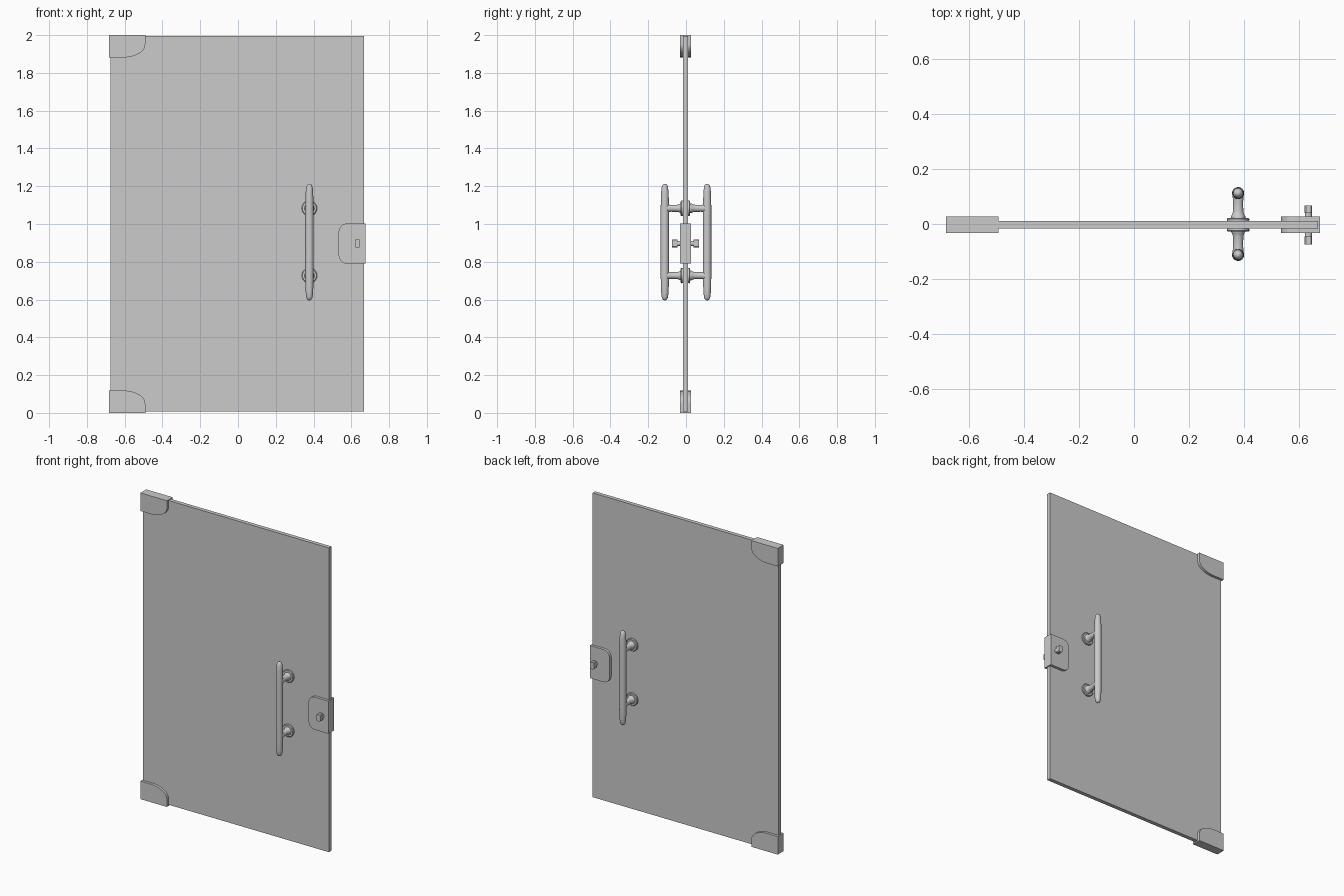
import bpy, bmesh, math
from mathutils import Matrix, Vector

if "Cube" in bpy.data.objects:
    bpy.data.objects.remove(bpy.data.objects["Cube"])

YC = -0.003          # centre plane of glass and fittings

mat = bpy.data.materials.new("satin grey")
mat.diffuse_color = (0.6, 0.6, 0.6, 1)
mat.use_nodes = True
mat.node_tree.nodes["Principled BSDF"].inputs["Base Color"].default_value = mat.diffuse_color


def finish(name, bm, smooth=False):
    bmesh.ops.remove_doubles(bm, verts=bm.verts, dist=1e-5)
    bmesh.ops.recalc_face_normals(bm, faces=bm.faces)
    me = bpy.data.meshes.new(name)
    bm.to_mesh(me)
    bm.free()
    me.materials.append(mat)
    ob = bpy.data.objects.new(name, me)
    bpy.context.collection.objects.link(ob)
    if smooth:
        bpy.ops.object.select_all(action='DESELECT')
        ob.select_set(True)
        bpy.context.view_layer.objects.active = ob
        bpy.ops.object.shade_smooth_by_angle(angle=math.radians(40))
    return ob


def plate(name, outline, y0, y1):
    """Extrude an (x, z) outline from y0 to y1."""
    bm = bmesh.new()
    face = bm.faces.new([bm.verts.new((x, y0, z)) for x, z in outline])
    ext = bmesh.ops.extrude_face_region(bm, geom=[face])
    verts = [v for v in ext["geom"] if isinstance(v, bmesh.types.BMVert)]
    bmesh.ops.translate(bm, verts=verts, vec=(0, y1 - y0, 0))
    return finish(name, bm)


def lathe(name, profile, origin, axis, sides=24, smooth=True):
    """Turn (radius, height) points about an axis through origin."""
    bm = bmesh.new()
    vs = [bm.verts.new((r, 0, h)) for r, h in profile]
    es = [bm.edges.new(p) for p in zip(vs, vs[1:])]
    bmesh.ops.spin(bm, geom=vs + es, cent=(0, 0, 0), axis=(0, 0, 1),
                   angle=math.tau, steps=sides, use_duplicate=False)
    rot = Vector((0, 0, 1)).rotation_difference(Vector(axis)).to_matrix().to_4x4()
    bm.transform(Matrix.Translation(origin) @ rot)
    return finish(name, bm, smooth)


def rect(x0, x1, z0, z1):
    return [(x0, z0), (x1, z0), (x1, z1), (x0, z1)]


def arc(cx, cz, rx, rz, a0, a1, n=8):
    return [(cx + rx * math.cos(math.radians(a0 + (a1 - a0) * i / n)),
             cz + rz * math.sin(math.radians(a0 + (a1 - a0) * i / n)))
            for i in range(n + 1)]


# Glass panel
plate("glass_panel", rect(-0.674, 0.668, 0.008, 1.995), YC - 0.013, YC + 0.013)

# Corner patch hinges, mirrored about mid height
corner = [(-0.682, 0.0), (-0.491, 0.0)] + arc(-0.605, 0.05, 0.114, 0.068, 0, 90, 10) + [(-0.682, 0.118)]
plate("bottom_hinge", corner, YC - 0.03, YC + 0.03)
plate("top_hinge", [(x, 2.0 - z) for x, z in corner], YC - 0.03, YC + 0.03)

# Lock case with rounded inner corners
lock = ([(0.676, 0.79), (0.676, 1.003)]
        + arc(0.578, 0.958, 0.045, 0.045, 90, 180)
        + arc(0.578, 0.835, 0.045, 0.045, 180, 270))
plate("lock_case", lock, YC - 0.03, YC + 0.03)

# Pull handles and lock knobs on both sides
for side, s in (("front", -1), ("back", 1)):
    # Lock spindle and squared thumb turn
    lathe(side + "_lock_spindle", [(0, 0), (0.013, 0), (0.013, 0.03), (0, 0.03)],
          (0.633, YC + s * 0.025, 0.897), (0, s, 0), 16)
    knob = [(0.619, 0.88), (0.624, 0.875), (0.642, 0.875), (0.647, 0.88),
            (0.647, 0.914), (0.642, 0.919), (0.624, 0.919), (0.619, 0.914)]
    plate(side + "_lock_knob", knob, YC + s * 0.043, YC + s * 0.071)

    # Grip bar with tapered, rounded ends
    half = [(0.0, 0.309), (0.007, 0.307), (0.013, 0.301), (0.017, 0.29),
            (0.0195, 0.265), (0.021, 0.23), (0.022, 0.18)]
    profile = half + [(r, -h) for r, h in reversed(half)]
    lathe(side + "_grip", profile, (0.378, s * 0.112, 0.904), (0, 0, 1))

    # Posts and flanges
    for part, z in (("upper", 1.083), ("lower", 0.727)):
        lathe(f"{side}_{part}_post",
              [(0, 0), (0.026, 0), (0.026, 0.02), (0.022, 0.026), (0.019, 0.036),
               (0.018, 0.07), (0.02, 0.092), (0.021, 0.105), (0, 0.105)],
              (0.378, s * 0.008, z), (0, s, 0))
        lathe(f"{side}_{part}_flange",
              [(0, 0), (0.04, 0), (0.041, 0.01), (0.037, 0.014), (0, 0.014)],
              (0.378, YC + s * 0.011, z), (0, s, 0), 20)
